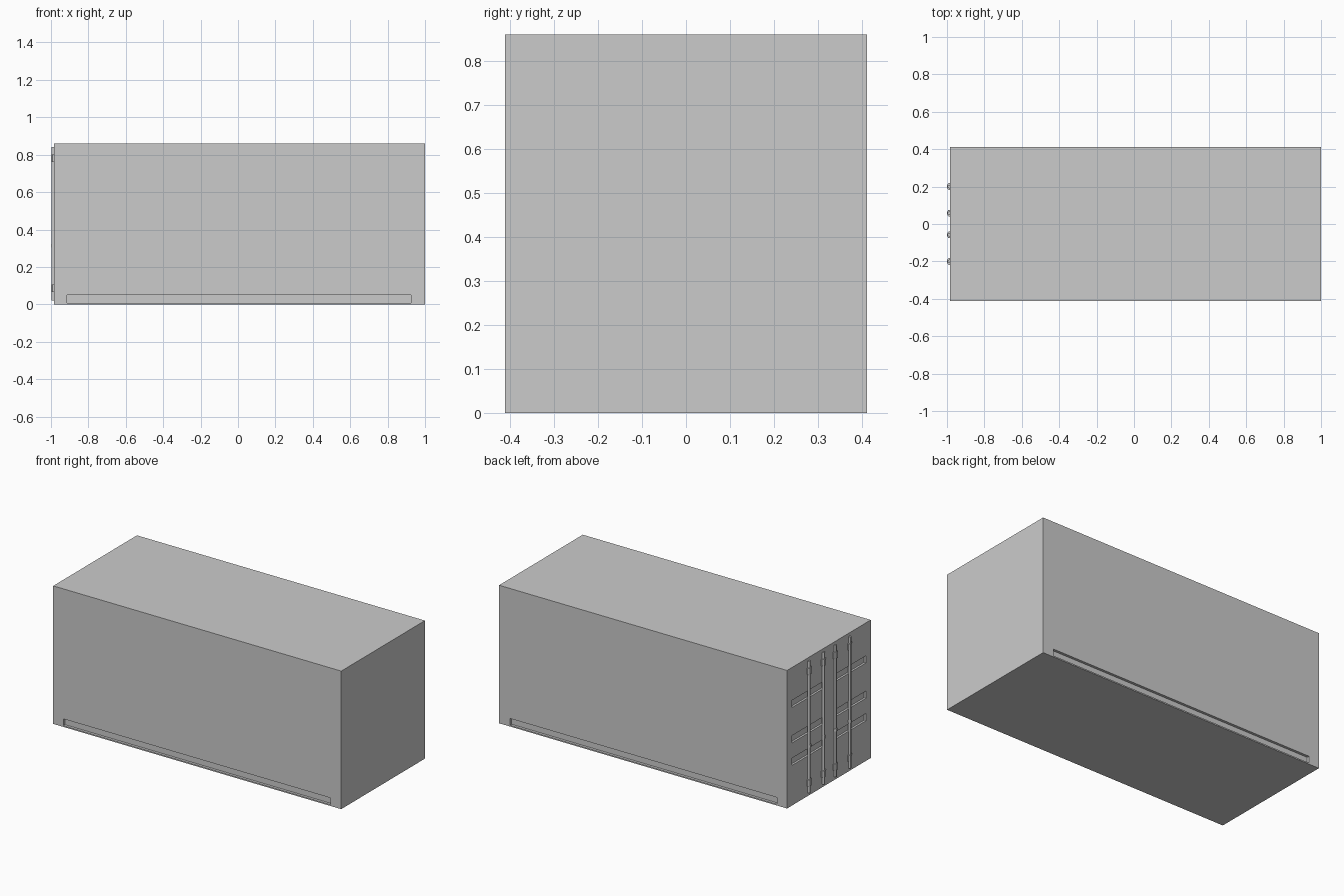
import bpy, bmesh
from mathutils import Matrix

if "Cube" in bpy.data.objects:
    bpy.data.objects.remove(bpy.data.objects["Cube"])

DOOR_X, END_X, HALF_Y, TOP = -0.985, 1.0, 0.412, 0.86


def finish(bm, name):
    bmesh.ops.recalc_face_normals(bm, faces=bm.faces)
    mesh = bpy.data.meshes.new(name)
    bm.to_mesh(mesh)
    bm.free()
    obj = bpy.data.objects.new(name, mesh)
    bpy.context.collection.objects.link(obj)
    return obj


def add_box(bm, x, y, z):
    size = [b - a for a, b in (x, y, z)]
    mid = [(a + b) / 2 for a, b in (x, y, z)]
    bmesh.ops.create_cube(bm, size=1, matrix=Matrix.Translation(mid) @ Matrix.Diagonal((*size, 1)))


def add_half_hex(bm, y, half_width, depth, z0, z1):
    # upright bar with a half-hexagon section standing on the door face
    section = [(0.002, -half_width), (-depth * 0.4, -half_width), (-depth, -half_width * 0.45),
               (-depth, half_width * 0.45), (-depth * 0.4, half_width), (0.002, half_width)]
    face = bm.faces.new([bm.verts.new((DOOR_X + dx, y + dy, z0)) for dx, dy in section])
    top = bmesh.ops.extrude_face_region(bm, geom=[face], use_keep_orig=True)
    verts = [v for v in top["geom"] if isinstance(v, bmesh.types.BMVert)]
    bmesh.ops.translate(bm, verts=verts, vec=(0, 0, z1 - z0))


# Container body
bm = bmesh.new()
add_box(bm, (DOOR_X, END_X), (-HALF_Y, HALF_Y), (0, TOP))
body = finish(bm, "container_body")

# Recesses: one long slot per side wall, three panels per door
bm = bmesh.new()
for s in (-1, 1):
    add_box(bm, (-0.915, 0.925), sorted((s * (HALF_Y - 0.016), s * 0.5)), (0.008, 0.05))
    for z in (0.25, 0.39, 0.61):
        add_box(bm, (-1.1, DOOR_X + 0.013), sorted((s * 0.055, s * 0.365)), (z, z + 0.045))
cutter = finish(bm, "recess_cutter")
cutter.hide_render = True
cutter.hide_set(True)
cut = body.modifiers.new("recesses", "BOOLEAN")
cut.object = cutter
cut.operation = "DIFFERENCE"
cut.solver = "EXACT"

# Door locking rods with top and bottom brackets and a handle clamp
for i, y in enumerate((-0.2, -0.058, 0.058, 0.2), 1):
    bm = bmesh.new()
    add_half_hex(bm, y, 0.009, 0.012, 0.02, 0.84)
    finish(bm, f"lock_rod_{i}")
    bm = bmesh.new()
    for z0, z1 in ((0.065, 0.105), (0.76, 0.80), (0.305, 0.322)):
        add_half_hex(bm, y, 0.018 if z1 - z0 > 0.03 else 0.011, 0.015, z0, z1)
    finish(bm, f"rod_brackets_{i}")
